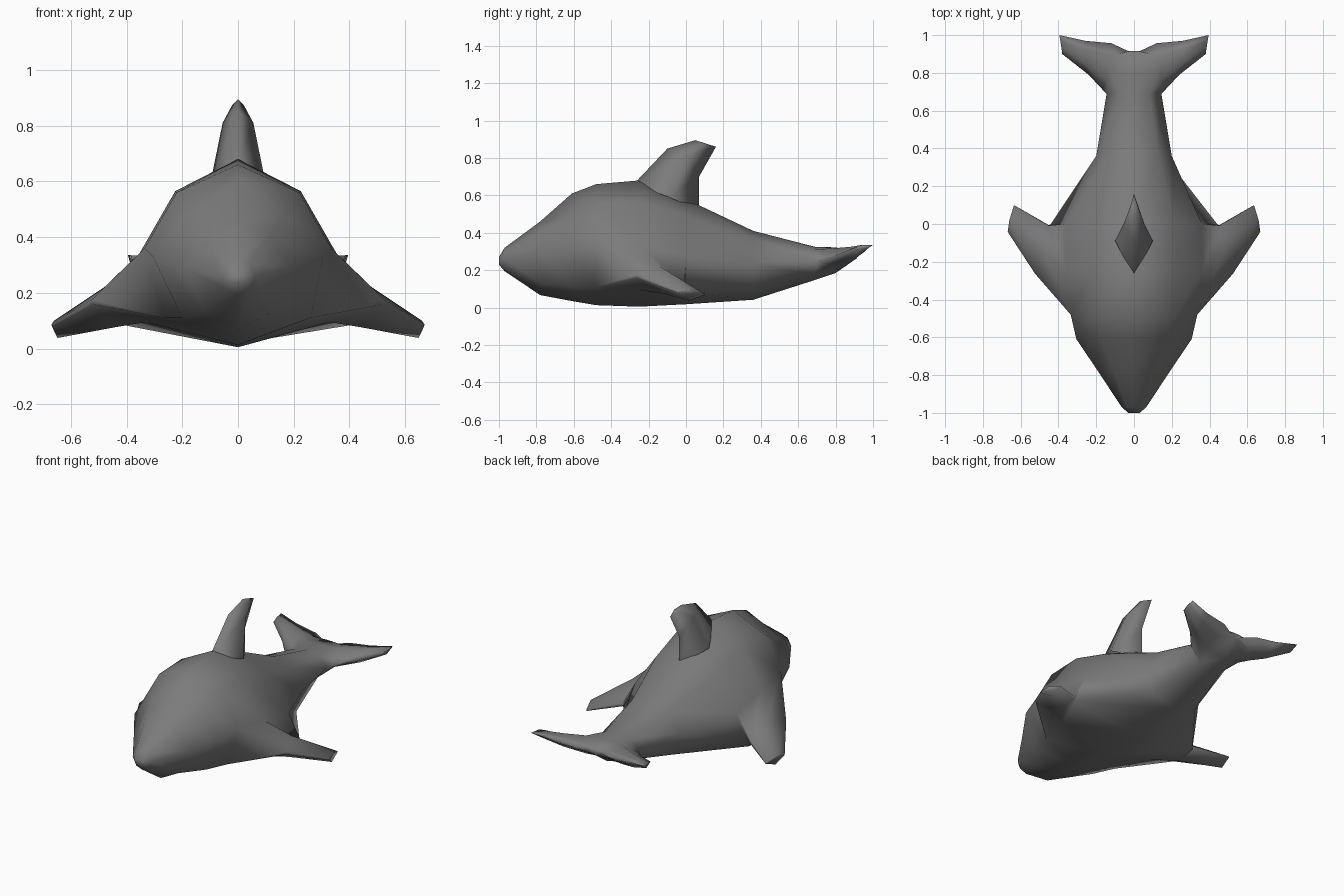
import bpy, bmesh
from mathutils import Vector

if "Cube" in bpy.data.objects:
    bpy.data.objects.remove(bpy.data.objects["Cube"], do_unlink=True)

grey = bpy.data.materials.new("slate_grey")
grey.use_nodes = True
grey.diffuse_color = (0.2, 0.2, 0.2, 1)
grey.node_tree.nodes["Principled BSDF"].inputs["Base Color"].default_value = (0.2, 0.2, 0.2, 1)


def bridge(bm, a, b, skip=()):
    """Join two rings with quads, leaving out the skipped ones."""
    for i in range(len(a)):
        if i not in skip:
            j = (i + 1) % len(a)
            bm.faces.new((a[i], a[j], b[j], b[i]))


def finish(name, bm):
    """Turn the mesh into a smooth grey object."""
    loose = [v for v in bm.verts if not v.link_faces]
    bmesh.ops.delete(bm, geom=loose, context="VERTS")
    bmesh.ops.recalc_face_normals(bm, faces=bm.faces)
    mesh = bpy.data.meshes.new(name)
    bm.to_mesh(mesh)
    bm.free()
    mesh.materials.append(grey)
    for p in mesh.polygons:
        p.use_smooth = True
    bpy.context.collection.objects.link(bpy.data.objects.new(name, mesh))


def flip(ring):
    return [(-x, y, z) for x, y, z in ring]


def section(lead, top, trail, low, edge, pointed):
    """Limb ring; edge moves the corners from the rims towards the middle."""
    lead, top, trail, low = (Vector(p) for p in (lead, top, trail, low))
    ring = [lead.lerp(top, edge), top, trail.lerp(top, edge)]
    ring += [trail] * pointed
    ring += [trail.lerp(low, edge), low, lead.lerp(low, edge)]
    return ring + [lead] * pointed


def grow(bm, root, stations, edge, pointed, side):
    """Grow a limb from an open loop of body vertices to a capped tip."""
    for station in stations:
        ring = [bm.verts.new((side * p.x, p.y, p.z))
                for p in section(*station, edge, pointed)]
        bridge(bm, root, ring)
        root = ring
    bm.faces.new(root)


# Body: y, top z, shoulder (x, z), flank (x, z), lower corner (x, z), keel z
profile = [
    (-1.0, .27, .02, .265, .03, .25, .02, .235, .23),
    (-.97, .32, .04, .305, .065, .26, .04, .21, .195),
    (-.78, .46, .11, .41, .19, .29, .12, .13, .067),
    (-.61, .61, .18, .48, .305, .33, .20, .11, .035),
    (-.48, .66, .22, .56, .335, .36, .26, .11, .013),
    (-.25, .68, .225, .565, .36, .33, .33, .095, .005),
    (0, .58, .21, .49, .36, .28, .44, .09, .018),
    (.36, .41, .13, .37, .20, .24, .16, .10, .042),
    (.69, .325, .08, .31, .145, .25, .08, .17, .148),
    (.80, .322, .08, .32, .12, .26, .07, .20, .185),
    (.915, .30, .02, .30, .03, .285, .02, .27, .265),
]
# Limb stations: leading edge, upper, trailing edge, lower
flipper = [
    ((.53, -.28, .17), (.48, -.14, .22), (.45, .01, .11), (.45, -.13, .075)),
    ((.67, -.05, .085), (.66, .02, .10), (.632, .11, .07), (.648, .02, .038)),
]
fluke = [
    ((.165, .71, .25), (.13, .82, .32), (.12, .957, .30), (.13, .82, .205)),
    ((.24, .79, .275), (.25, .88, .325), (.26, .97, .315), (.25, .88, .24)),
    ((.38, .90, .32), (.385, .94, .335), (.395, 1.0, .335), (.385, .95, .30)),
]

bm = bmesh.new()
body = []
for y, zt, x1, z1, x2, z2, x3, z3, zb in profile:
    half = [(x1, y, z1), (x2, y, z2), (x3, y, z3)]
    ring = [(0, y, zt)] + half + [(0, y, zb)] + flip(half[::-1])
    body.append([bm.verts.new(p) for p in ring])
for k, (a, b) in enumerate(zip(body, body[1:])):
    # Openings for the flippers and the flukes
    skip = (2, 5) if k in (4, 5) else (1, 2, 5, 6) if k >= 8 else ()
    bridge(bm, a, b, skip)
bm.faces.new(body[0])
bm.faces.new(body[-1])

for side in (1, -1):
    flipper_root = [body[r][side * c] for r, c in
                    ((4, 2), (5, 2), (6, 2), (6, 3), (5, 3), (4, 3))]
    grow(bm, flipper_root, flipper, .12, False, side)
    fluke_root = [body[r][side * c] for r, c in
                  ((8, 1), (9, 1), (10, 1), (10, 2), (10, 3), (9, 3), (8, 3), (8, 2))]
    grow(bm, fluke_root, fluke, .5, True, side)
finish("body_with_flippers_and_flukes", bm)

# Dorsal fin: front edge, side, back edge
bm = bmesh.new()
fin = []
for front, flank, back in [
    ((0, -.28, .66), (.10, -.09, .59), (0, .07, .52)),
    ((0, -.10, .85), (.055, .0, .81), (0, .07, .70)),
    ((0, .05, .895), (.02, .09, .875), (0, .16, .86)),
]:
    ring = [front, flank, back] + flip([flank])
    fin.append([bm.verts.new(p) for p in ring])
for a, b in zip(fin, fin[1:]):
    bridge(bm, a, b)
bm.faces.new(fin[-1])
finish("dorsal_fin", bm)
